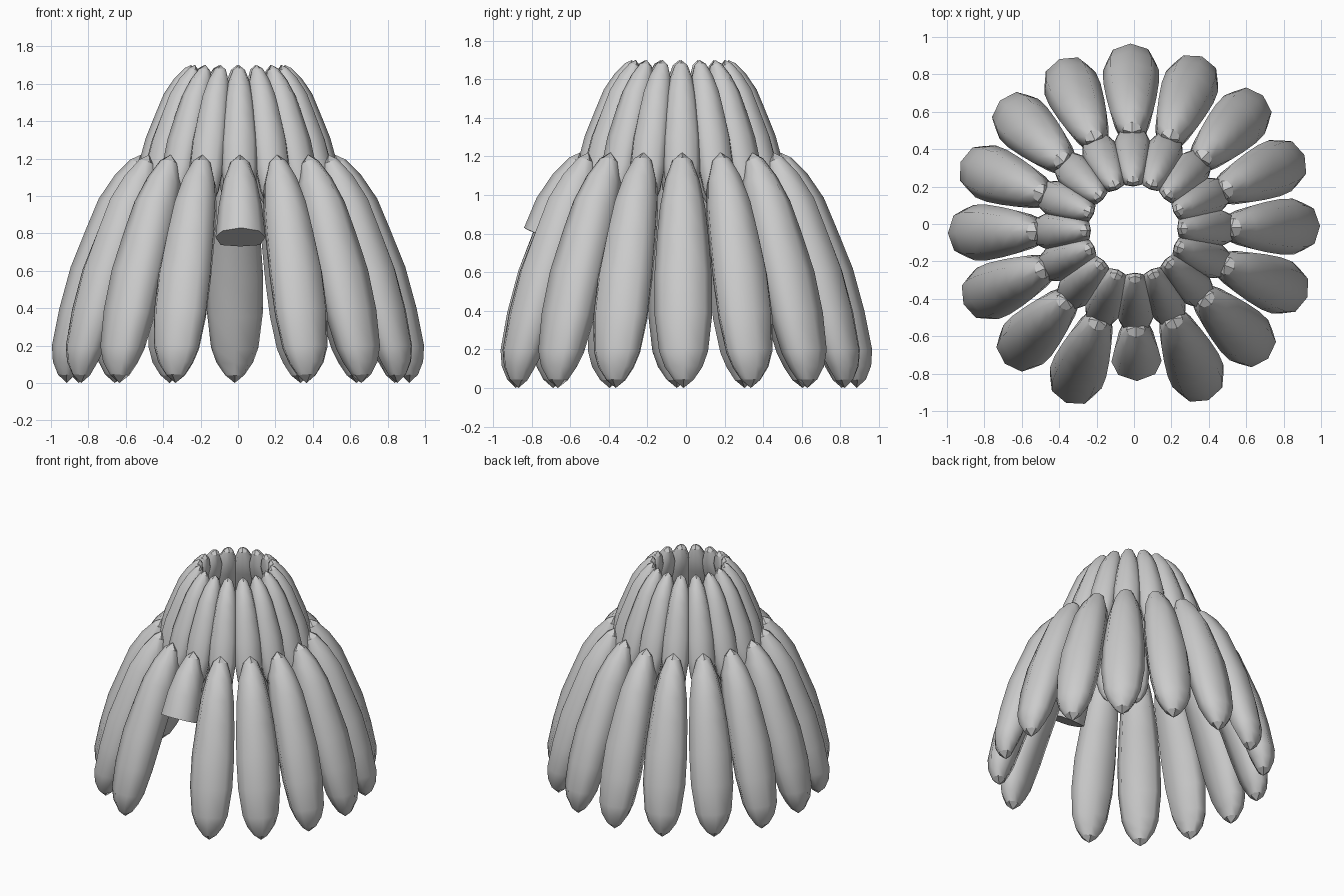
import bpy, bmesh
from math import radians
from mathutils import Matrix, Vector

if "Cube" in bpy.data.objects:
    bpy.data.objects.remove(bpy.data.objects["Cube"])

COUNT = 16
CENTRE_Y = -0.03
TWIST = radians(1.1)

# Stations down a lower petal: outer r, outer z, inner r, inner z, half width
STATIONS = [
    (0.575, 1.195, 0.495, 1.165, 0.050),
    (0.66, 1.11, 0.49, 1.04, 0.090),
    (0.745, 0.985, 0.53, 0.89, 0.117),
    (0.81, 0.83, 0.60, 0.73, 0.134),
    (0.895, 0.62, 0.68, 0.54, 0.149),
    (0.955, 0.40, 0.75, 0.35, 0.149),
    (0.995, 0.20, 0.81, 0.18, 0.127),
    (0.99, 0.115, 0.845, 0.105, 0.098),
    (0.963, 0.045, 0.875, 0.04, 0.052),
]
TOP_TIP = (0.52, 1.22)
BOTTOM_TIP = (0.915, 0.0)

# Eight-sided cross-section: (across, inner -1 to outer +1)
SECTION = [(0, 1), (.74, .66), (1, 0), (.78, -.85),
           (0, -1), (-.78, -.85), (-1, 0), (-.74, .66)]


def petal_mesh(name, stations, cut=False, scale=1.0, tip=TOP_TIP):
    """Loft one padded petal pointing along +x."""
    def place(r, y, z):
        return Vector((tip[0] + scale * (r - TOP_TIP[0]), y * scale,
                       tip[1] + scale * (z - TOP_TIP[1])))

    bm = bmesh.new()
    rings = []
    for ro, zo, ri, zi, w in stations:
        ring = []
        for a, b in SECTION:
            t = (b + 1) / 2
            ring.append(bm.verts.new(place(ri + (ro - ri) * t, a * w, zi + (zo - zi) * t)))
        rings.append(ring)
    for r0, r1 in zip(rings, rings[1:]):
        for i in range(8):
            j = (i + 1) % 8
            bm.faces.new((r0[i], r0[j], r1[j], r1[i])).smooth = True

    # Faceted ends made of four flat quads
    def cap(ring, point):
        apex = bm.verts.new(place(point[0], 0, point[1]))
        for i in (1, 3, 5, 7):
            bm.faces.new((apex, ring[i - 1], ring[i], ring[(i + 1) % 8]))

    cap(rings[0], TOP_TIP)
    if cut:
        bm.faces.new(rings[-1])
    else:
        cap(rings[-1], BOTTOM_TIP)
    bmesh.ops.recalc_face_normals(bm, faces=bm.faces)
    mesh = bpy.data.meshes.new(name)
    bm.to_mesh(mesh)
    bm.free()
    return mesh


def add_petal(name, mesh, index):
    ob = bpy.data.objects.new(name, mesh)
    angle = radians(-90 + 360 / COUNT * index) + TWIST
    ob.matrix_world = Matrix.Translation((0, CENTRE_Y, 0)) @ Matrix.Rotation(angle, 4, 'Z')
    bpy.context.collection.objects.link(ob)


lower = petal_mesh("lower_petal", STATIONS)
upper = petal_mesh("upper_petal", STATIONS, scale=0.65, tip=(0.25, 1.70))
short = petal_mesh("doorway_petal", STATIONS[:4], cut=True)

# Two tiers; the front lower petal is cut short to leave a doorway
for i in range(COUNT):
    add_petal(f"upper_petal_{i}", upper, i)
    if i == 0:
        add_petal("doorway_petal", short, i)
    else:
        add_petal(f"lower_petal_{i}", lower, i)
